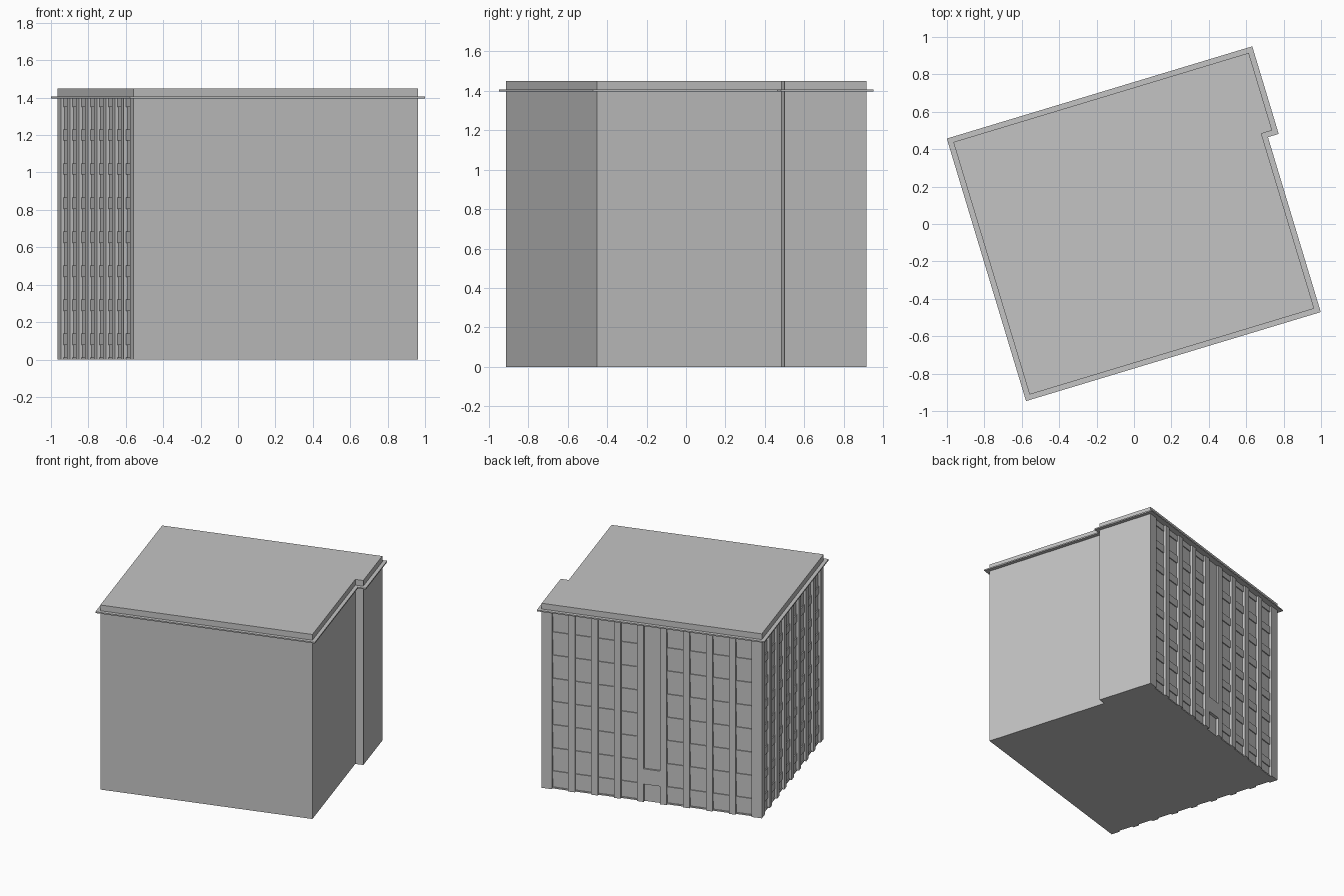
import bpy, bmesh, math
from mathutils import Vector

if "Cube" in bpy.data.objects:
    bpy.data.objects.remove(bpy.data.objects["Cube"])

mat = bpy.data.materials.new("plain grey")
GREY = (0.55, 0.55, 0.55, 1)
mat.diffuse_color = GREY
mat.use_nodes = True
mat.node_tree.nodes["Principled BSDF"].inputs["Base Color"].default_value = GREY

# Plan frame: origin at the back-right corner, U along the back wall, V along the side wall
ANGLE = math.radians(16.8)
ORIGIN = Vector((-0.966, 0.438, 0))
U = Vector((math.cos(ANGLE), math.sin(ANGLE), 0))
V = Vector((math.sin(ANGLE), -math.cos(ANGLE), 0))
BACK, SIDE = 1.65, 1.41
EAVES, TOP = 1.395, 1.45
PANEL, GLASS = 0.014, 0.021      # set-back of spandrels and of windows

# Footprint corners with the outward direction of each corner
PLAN = [((0, 0), (-1, -1)), ((BACK, 0), (1, -1)), ((BACK, 0.433), (1, 1)),
        ((1.59, 0.433), (1, 1)), ((1.59, SIDE), (1, 1)), ((0, SIDE), (-1, 1))]


def add_prism(bm, points, z0, z1):
    """Extrude a plan outline from z0 to z1."""
    low = [bm.verts.new(ORIGIN + U * u + V * v + Vector((0, 0, z0))) for u, v in points]
    high = [bm.verts.new(p.co + Vector((0, 0, z1 - z0))) for p in low]
    bm.faces.new(low)
    bm.faces.new(high)
    n = len(low)
    for i in range(n):
        j = (i + 1) % n
        bm.faces.new((low[i], low[j], high[j], high[i]))


def finish(name, bm):
    bmesh.ops.recalc_face_normals(bm, faces=bm.faces)
    mesh = bpy.data.meshes.new(name)
    bm.to_mesh(mesh)
    bm.free()
    mesh.materials.append(mat)
    obj = bpy.data.objects.new(name, mesh)
    bpy.context.collection.objects.link(obj)
    return obj


def slab(name, z0, z1, grow=0.0):
    bm = bmesh.new()
    add_prism(bm, [(u + su * grow, v + sv * grow) for (u, v), (su, sv) in PLAN], z0, z1)
    finish(name, bm)


# Core: set back behind the two windowed walls
core = bmesh.new()
add_prism(core, [(max(u, GLASS), max(v, GLASS)) for (u, v), _ in PLAN], 0, EAVES)
finish("building_core", core)

# Cornice plate and roof block
slab("cornice", EAVES, 1.405, 0.028)
slab("roof_block", 1.405, TOP)

# Spandrels between the eight rows of windows
ROW = 0.182
SPANDRELS = [(0, 0.01), (1.35, EAVES)]
SPANDRELS += [(1.17 - ROW * i, 1.23 - ROW * i) for i in range(7)]


def facade(name, length, columns, width, pitch, along_back, door=None):
    margin = (length - (columns - 1) * pitch - width) / 2
    starts = [margin + i * pitch for i in range(columns)]
    piers, bands = bmesh.new(), bmesh.new()

    def block(bm, a, b, front, z0, z1):
        pts = [(a, front), (b, front), (b, GLASS), (a, GLASS)]
        add_prism(bm, pts if along_back else [(v, u) for u, v in pts], z0, z1)

    # Full-height piers, the first one stopping at the neighbouring facade
    edge = 0 if along_back else GLASS
    for s in starts:
        block(piers, edge, s, 0, 0, EAVES)
        edge = s + width
    block(piers, edge, length, 0, 0, EAVES)

    for i, s in enumerate(starts):
        if i == door:
            # Stair bay: tall panel above a flush lintel and a recessed doorway
            block(bands, s, s + width, PANEL, 0.26, EAVES)
            block(piers, s, s + width, 0, 0.14, 0.26)
        else:
            for z0, z1 in SPANDRELS:
                block(bands, s, s + width, PANEL, z0, z1)
    finish(name + "_piers", piers)
    finish(name + "_spandrels", bands)


facade("back_wall", BACK, 9, 0.122, 0.172, True, door=4)
facade("side_wall", SIDE, 8, 0.115, 0.166, False)
